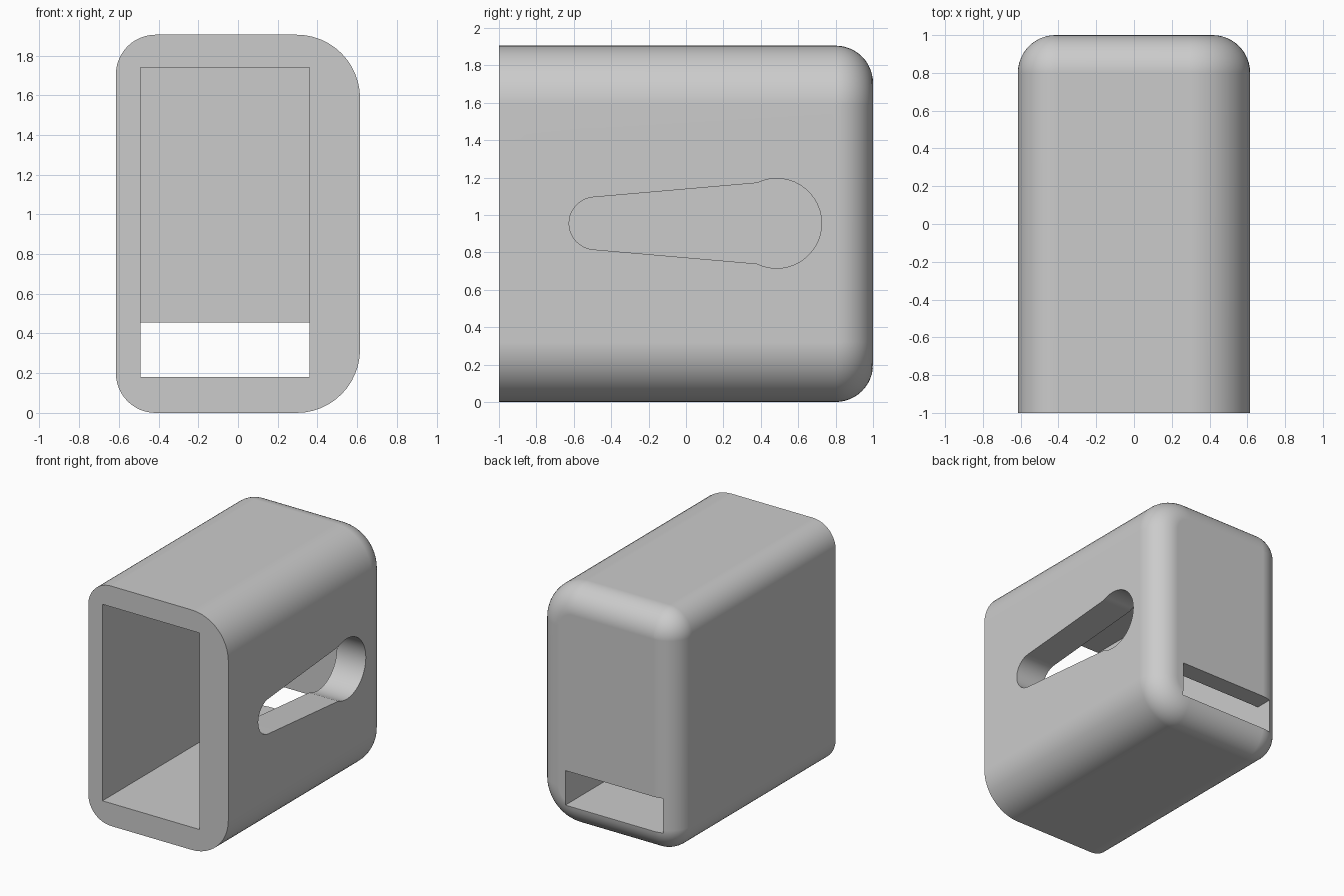
import bpy
import bmesh
from math import sin, cos, pi, radians
from mathutils import Vector

cube = bpy.data.objects.get("Cube")
if cube:
    bpy.data.objects.remove(cube, do_unlink=True)

HALF_W, HEIGHT, BACK_ROUND = 0.615, 1.905, 0.2
SMALL_R, LARGE_R = 0.2, 0.32
STEPS = 12


def arc(cx, cy, r, start, end, steps):
    """Points along an arc, angles in degrees."""
    angles = [radians(start + (end - start) * i / steps) for i in range(steps + 1)]
    return [(cx + r * cos(a), cy + r * sin(a)) for a in angles]


def make_object(name, bm):
    bmesh.ops.recalc_face_normals(bm, faces=bm.faces)
    mesh = bpy.data.meshes.new(name)
    bm.to_mesh(mesh)
    bm.free()
    obj = bpy.data.objects.new(name, mesh)
    bpy.context.collection.objects.link(obj)
    return obj


def loft(name, rings):
    """Closed solid through rings of equal point count."""
    bm = bmesh.new()
    rows = [[bm.verts.new(p) for p in ring] for ring in rings]
    for a, b in zip(rows, rows[1:]):
        for i in range(len(a)):
            j = (i + 1) % len(a)
            bm.faces.new((a[i], a[j], b[j], b[i]))
    bm.faces.new(rows[0])
    bm.faces.new(rows[-1])
    bmesh.ops.remove_doubles(bm, verts=bm.verts, dist=0.0005)
    return make_object(name, bm)


def body_ring(y, inset):
    """Rounded outline with larger corners on the +x side."""
    points = []
    for sx, sz, r, start in ((1, 1, LARGE_R, 0), (-1, 1, SMALL_R, 90),
                             (-1, -1, SMALL_R, 180), (1, -1, LARGE_R, 270)):
        cx = sx * (HALF_W - r)
        cz = HEIGHT / 2 + sz * (HEIGHT / 2 - r)
        points += arc(cx, cz, r - inset, start, start + 90, STEPS)
    return [Vector((x, y, z)) for x, z in points]


def prism(name, profile, x0, x1):
    """Extrude a (y, z) profile along x."""
    return loft(name, [[Vector((x, y, z)) for y, z in profile] for x in (x0, x1)])


# Outer body, with the back edge rounded over
rings = [body_ring(-1, 0)]
for i in range(STEPS + 1):
    a = i / STEPS * pi / 2
    rings.append(body_ring(1 - BACK_ROUND + BACK_ROUND * sin(a),
                           BACK_ROUND * (1 - cos(a))))
body = loft("housing", rings)

# Open cavity joined to the low window in the back wall
cavity = prism("cavity_cutter",
               [(-1.2, 0.18), (1.2, 0.18), (1.2, 0.455),
                (0.85, 0.455), (0.85, 1.74), (-1.2, 1.74)], -0.49, 0.36)

# Tapered keyhole slot through the thick side wall
slot = prism("slot_cutter",
             arc(0.485, 0.955, 0.24, -116, 116, 28)
             + arc(-0.485, 0.955, 0.14, 95, 265, 20), 0.1, 0.9)

for cutter in (cavity, slot):
    cutter.hide_render = True
    mod = body.modifiers.new(cutter.name, 'BOOLEAN')
    mod.operation = 'DIFFERENCE'
    mod.solver = 'EXACT'
    mod.object = cutter

# Bake the cuts and drop the cutters
depsgraph = bpy.context.evaluated_depsgraph_get()
cut_mesh = bpy.data.meshes.new_from_object(body.evaluated_get(depsgraph))
body.modifiers.clear()
body.data = cut_mesh
for cutter in (cavity, slot):
    bpy.data.objects.remove(cutter, do_unlink=True)

# One plain grey material
grey = bpy.data.materials.new("light_grey")
grey.use_nodes = True
colour = (0.6, 0.6, 0.6, 1)
grey.diffuse_color = colour
grey.node_tree.nodes["Principled BSDF"].inputs["Base Color"].default_value = colour
body.data.materials.clear()
body.data.materials.append(grey)

# Smooth the rounded surfaces, keep cut edges crisp
bpy.ops.object.select_all(action='DESELECT')
body.select_set(True)
bpy.context.view_layer.objects.active = body
bpy.ops.object.shade_smooth_by_angle(angle=radians(30))
weighted = body.modifiers.new("flat_sides", 'WEIGHTED_NORMAL')
weighted.keep_sharp = True
